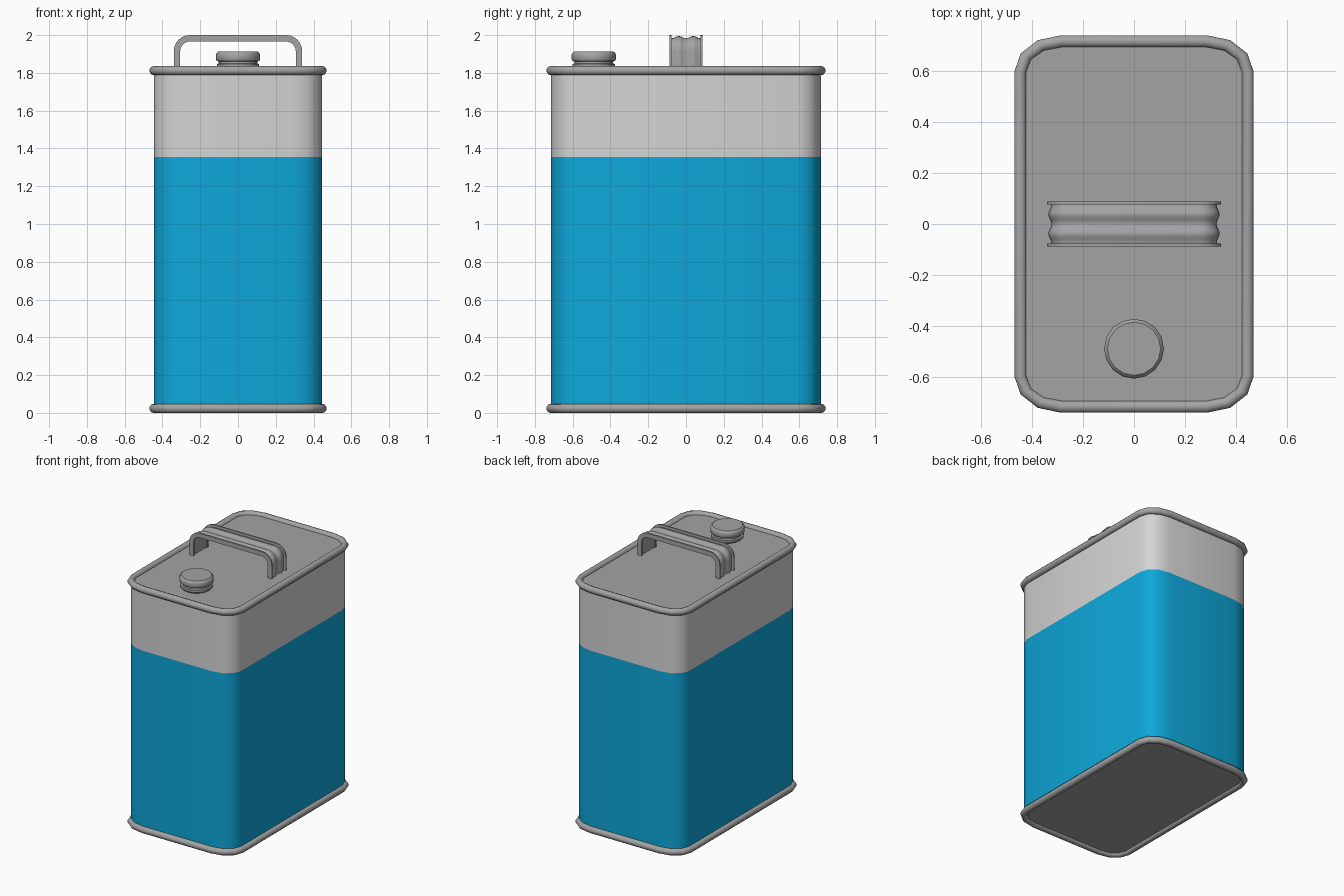
import bpy, bmesh, math

if "Cube" in bpy.data.objects:
    bpy.data.objects.remove(bpy.data.objects["Cube"])


def material(name, rgb):
    m = bpy.data.materials.new(name)
    m.diffuse_color = (*rgb, 1)
    m.use_nodes = True
    m.node_tree.nodes["Principled BSDF"].inputs["Base Color"].default_value = m.diffuse_color
    return m


GREY = material("grey metal", (0.37, 0.37, 0.37))
LIGHT = material("light grey paint", (0.66, 0.66, 0.66))
BLUE = material("blue paint", (0.004, 0.39, 0.70))


def loft(name, rings, mats, caps=True, loop=False, rule=None, angle=45):
    """Join closed rings of points into one skin."""
    bm = bmesh.new()
    vs = [[bm.verts.new(p) for p in r] for r in rings]
    n = len(vs[0])
    pairs = list(zip(vs, vs[1:])) + ([(vs[-1], vs[0])] if loop else [])
    for a, b in pairs:
        for i in range(n):
            j = (i + 1) % n
            bm.faces.new((a[i], a[j], b[j], b[i]))
    if caps:
        bm.faces.new(vs[0])
        bm.faces.new(vs[-1])
    bmesh.ops.recalc_face_normals(bm, faces=bm.faces)
    if rule:
        for f in bm.faces:
            f.material_index = rule(f.calc_center_median())
    me = bpy.data.meshes.new(name)
    bm.to_mesh(me)
    bm.free()
    for m in mats:
        me.materials.append(m)
    me.shade_smooth()
    me.set_sharp_from_angle(angle=math.radians(angle))
    ob = bpy.data.objects.new(name, me)
    bpy.context.collection.objects.link(ob)
    return ob


def outline(off, z):
    """Rounded rectangle with three segments per corner."""
    pts = []
    for q, (sx, sy) in enumerate([(1, 1), (-1, 1), (-1, -1), (1, -1)]):
        for k in range(4):
            a = math.radians(90 * q + 30 * k)
            pts.append((sx * 0.285 + (0.16 + off) * math.cos(a),
                        sy * 0.595 + (0.12 + off) * math.sin(a), z))
    return pts


# Can walls, blue below and light grey above
loft("can_body", [outline(0, z) for z in (0.02, 1.355, 1.815)], [LIGHT, BLUE],
     caps=False, rule=lambda c: 1 if c.z < 1.355 else 0)

# Lid and base plates, recessed inside the rims
loft("lid", [outline(0, 1.80), outline(0, 1.817)], [GREY])
loft("base", [outline(0, 0.018), outline(0, 0.035)], [GREY])

# Rolled rims
for name, zc in (("top_rim", 1.8125), ("bottom_rim", 0.0235)):
    rings = []
    for k in range(10):
        a = math.tau * k / 10 + math.pi / 10
        rings.append(outline(0.0245 * math.cos(a), zc + 0.0245 * math.sin(a)))
    loft(name, rings, [GREY], caps=False, loop=True)

# Screw cap on its neck
profile = [(0.09, 1.81), (0.112, 1.83), (0.112, 1.846), (0.102, 1.85), (0.102, 1.86),
           (0.113, 1.864), (0.117, 1.872), (0.117, 1.896), (0.113, 1.905), (0.104, 1.913)]
loft("screw_cap", [[(r * math.cos(math.tau * k / 16), -0.488 + r * math.sin(math.tau * k / 16), z)
                    for k in range(16)] for r, z in profile], [GREY], angle=40)

# Handle: ribbed strip with edge flanges, swept over an arch
R = 0.085
path = [(-0.34, 1.805, -1, 0)]
for cx, start in ((-0.34 + R, 180), (0.34 - R, 90)):
    for k in range(7):
        a = math.radians(start - 15 * k)
        c, s = math.cos(a), math.sin(a)
        path.append((cx + R * c, 2.0 - R + R * s, c, s))
path.append((0.34, 1.805, 1, 0))

section = [(-0.088, 0.034), (-0.088, 0), (-0.077, 0)]
for k in range(17):
    y = -0.076 + 0.152 * k / 16
    section.append((y, 0.011 + 0.006 * math.cos(math.tau * 2 * k / 16)))
section += [(0.077, 0), (0.088, 0), (0.088, 0.034), (0.077, 0.034), (0.076, 0.026),
            (-0.076, 0.026), (-0.077, 0.034)]
loft("handle", [[(x - nx * d, y, z - nz * d) for y, d in section]
                for x, z, nx, nz in path], [GREY], angle=40)
